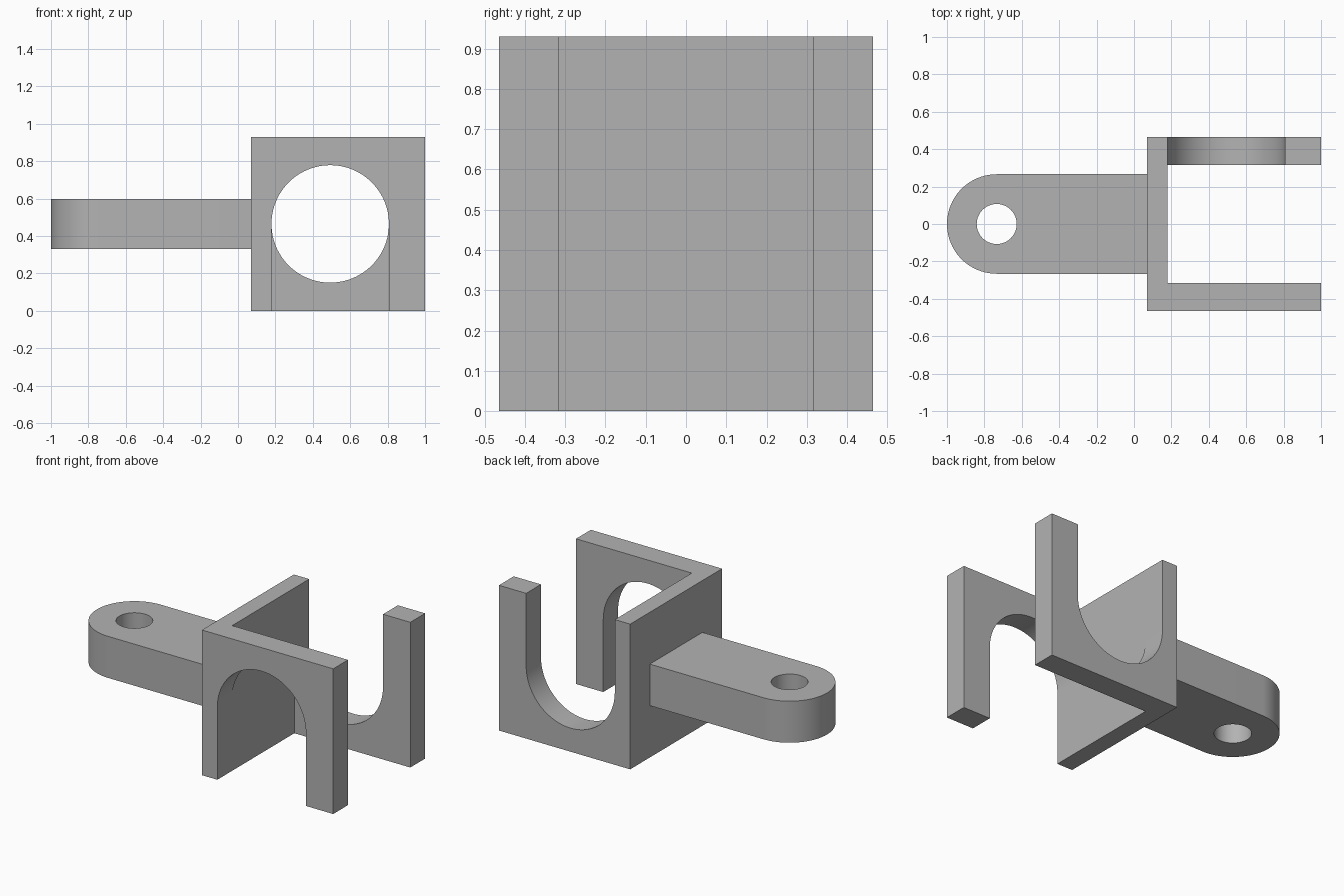
import bpy, bmesh
from math import pi, cos, sin
from mathutils import Vector

cube = bpy.data.objects.get("Cube")
if cube:
    bpy.data.objects.remove(cube, do_unlink=True)

grey = bpy.data.materials.new("plain grey")
grey.use_nodes = True
colour = (0.45, 0.45, 0.45, 1)
grey.diffuse_color = colour
grey.node_tree.nodes["Principled BSDF"].inputs["Base Color"].default_value = colour

SIZE = 0.93                      # fork height and depth
MID = SIZE / 2
LEFT, RIGHT = 0.07, 1.0          # fork extent in x
SLOT_X, SLOT_R = 0.493, 0.314    # slot centre and radius
INNER_Y = 0.315                  # inner faces of the cheeks
WEB_X = SLOT_X - SLOT_R          # inner face of the web
EYE_X, ARM_R, HOLE_R = -0.734, 0.266, 0.107


def arc(cx, cy, r, start, end, steps):
    """Points on an arc, both ends included."""
    angles = [start + (end - start) * i / steps for i in range(steps + 1)]
    return [(cx + r * cos(a), cy + r * sin(a)) for a in angles]


def prism(name, outline, low, high, axis="Z", caps=True):
    """Extrude an outline: (x, y) along Z, or (x, z) along Y."""
    def place(p, d):
        return Vector((p[0], p[1], d)) if axis == "Z" else Vector((p[0], d, p[1]))
    bm = bmesh.new()
    a = [bm.verts.new(place(p, low)) for p in outline]
    b = [bm.verts.new(place(p, high)) for p in outline]
    n = len(outline)
    for i in range(n):
        j = (i + 1) % n
        bm.faces.new((a[i], a[j], b[j], b[i]))
    top, bottom = bm.faces.new(b), bm.faces.new(a[::-1])
    bmesh.ops.recalc_face_normals(bm, faces=bm.faces)
    if not caps:
        bmesh.ops.delete(bm, geom=[top, bottom], context="FACES_ONLY")
    mesh = bpy.data.meshes.new(name)
    bm.to_mesh(mesh)
    bm.free()
    mesh.materials.append(grey)
    obj = bpy.data.objects.new(name, mesh)
    bpy.context.collection.objects.link(obj)
    return obj


def activate(obj):
    bpy.ops.object.select_all(action="DESELECT")
    obj.select_set(True)
    bpy.context.view_layer.objects.active = obj


# Cheeks: the front slot opens downward, the back one is its flipped copy
arch = arc(SLOT_X, MID, SLOT_R, pi, 0, 48)
front_outline = ([(LEFT, 0), (WEB_X, 0)] + arch
                 + [(SLOT_X + SLOT_R, 0), (RIGHT, 0), (RIGHT, SIZE), (LEFT, SIZE)])
back_outline = [(x, SIZE - z) for x, z in front_outline]
front_cheek = prism("front_cheek", front_outline, -MID, -INNER_Y, "Y")
back_cheek = prism("back_cheek", back_outline, INNER_Y, MID, "Y")

# Web joining the cheeks
web = prism("web", [(LEFT, 0), (WEB_X, 0), (WEB_X, SIZE), (LEFT, SIZE)],
            -INNER_Y, INNER_Y, "Y", caps=False)

# Arm with a rounded end and a drilled eye
arm_outline = ([(LEFT, ARM_R)] + arc(EYE_X, 0, ARM_R, pi / 2, 3 * pi / 2, 48)
               + [(LEFT, -ARM_R)])
arm = prism("arm", arm_outline, MID - ARM_R / 2, MID + ARM_R / 2)
drill = prism("eye_cutter", arc(EYE_X, 0, HOLE_R, 0, 2 * pi, 48)[:-1], 0, SIZE)
drill.hide_render = True
cut = arm.modifiers.new("eye", "BOOLEAN")
cut.operation = "DIFFERENCE"
cut.solver = "EXACT"
cut.object = drill
activate(arm)
bpy.ops.object.modifier_apply(modifier=cut.name)
bpy.data.objects.remove(drill, do_unlink=True)

# Smooth the curved walls, keep the corners sharp
for part in (front_cheek, back_cheek, arm):
    activate(part)
    bpy.ops.object.shade_smooth_by_angle(angle=pi / 6)
